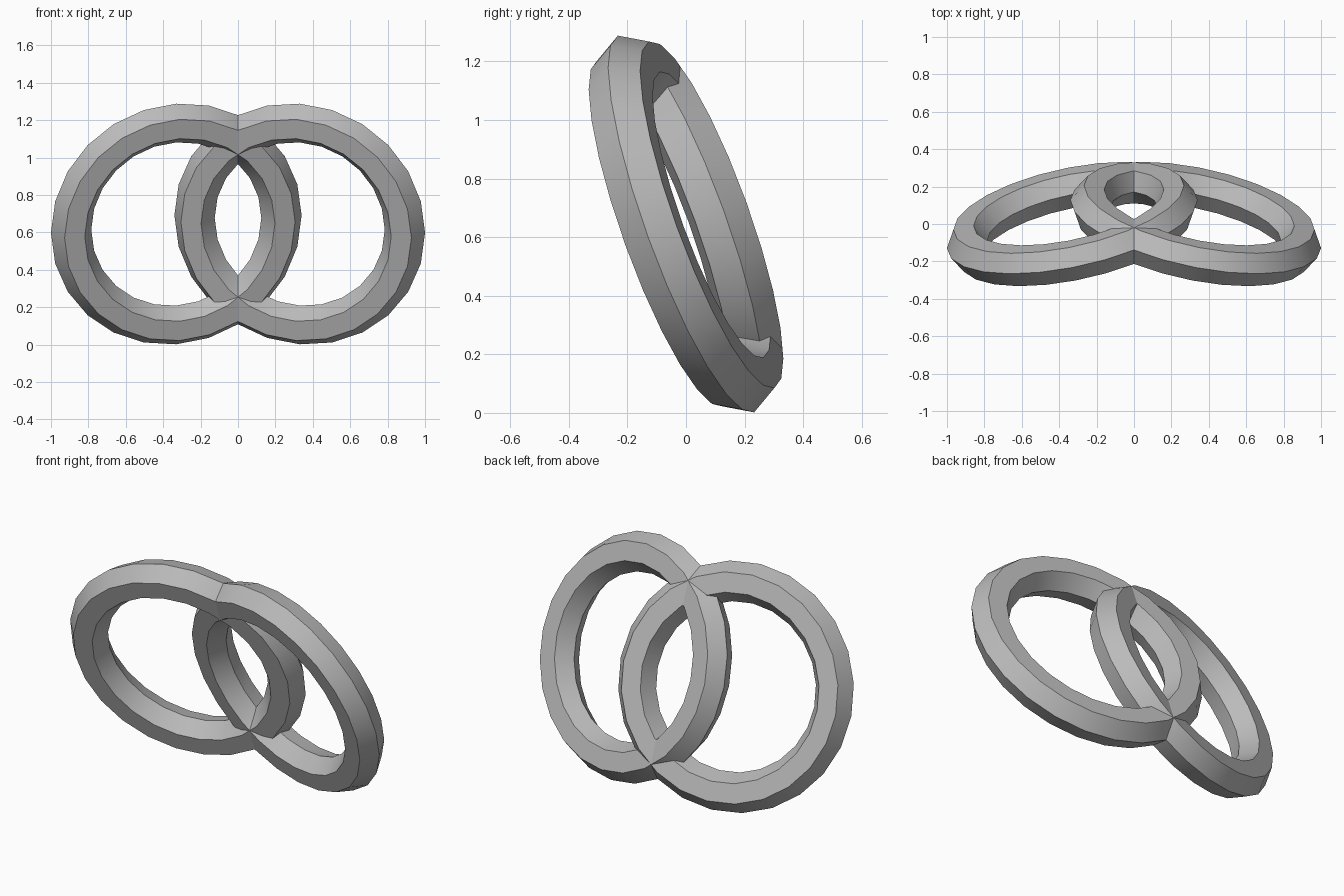
import bpy
import math
from mathutils import Matrix, Vector

cube = bpy.data.objects.get("Cube")
if cube:
    bpy.data.objects.remove(cube, do_unlink=True)

# Single grey metal colour
grey = bpy.data.materials.new("plain_grey")
grey.use_nodes = True
colour = (0.5, 0.5, 0.5, 1.0)
grey.diffuse_color = colour
grey.node_tree.nodes["Principled BSDF"].inputs["Base Color"].default_value = colour

MAJOR, MINOR = 0.574, 0.11
CENTRE_X, CENTRE_Z = 0.33, 0.645


def add_ring(name, side):
    """Hexagonal-section ring, leaning forward and turned to its own side."""
    bpy.ops.mesh.primitive_torus_add(
        major_radius=MAJOR, minor_radius=MINOR,
        major_segments=24, minor_segments=6)
    ring = bpy.context.object
    ring.name = name
    axis = Vector((-0.2 * side, -0.92, -0.333)).normalized()
    across = Vector((side, 0, 0))
    across = (across - axis * across.dot(axis)).normalized()
    up = axis.cross(across)
    turn = Matrix((across, up, axis)).transposed().to_4x4()
    ring.data.transform(turn)
    ring.location = (side * CENTRE_X, 0, CENTRE_Z)
    ring.data.materials.append(grey)
    bpy.ops.object.shade_smooth_by_angle(angle=math.radians(30))


# Mirrored pair that crosses on the centre plane
add_ring("left_ring", 1)
add_ring("right_ring", -1)
